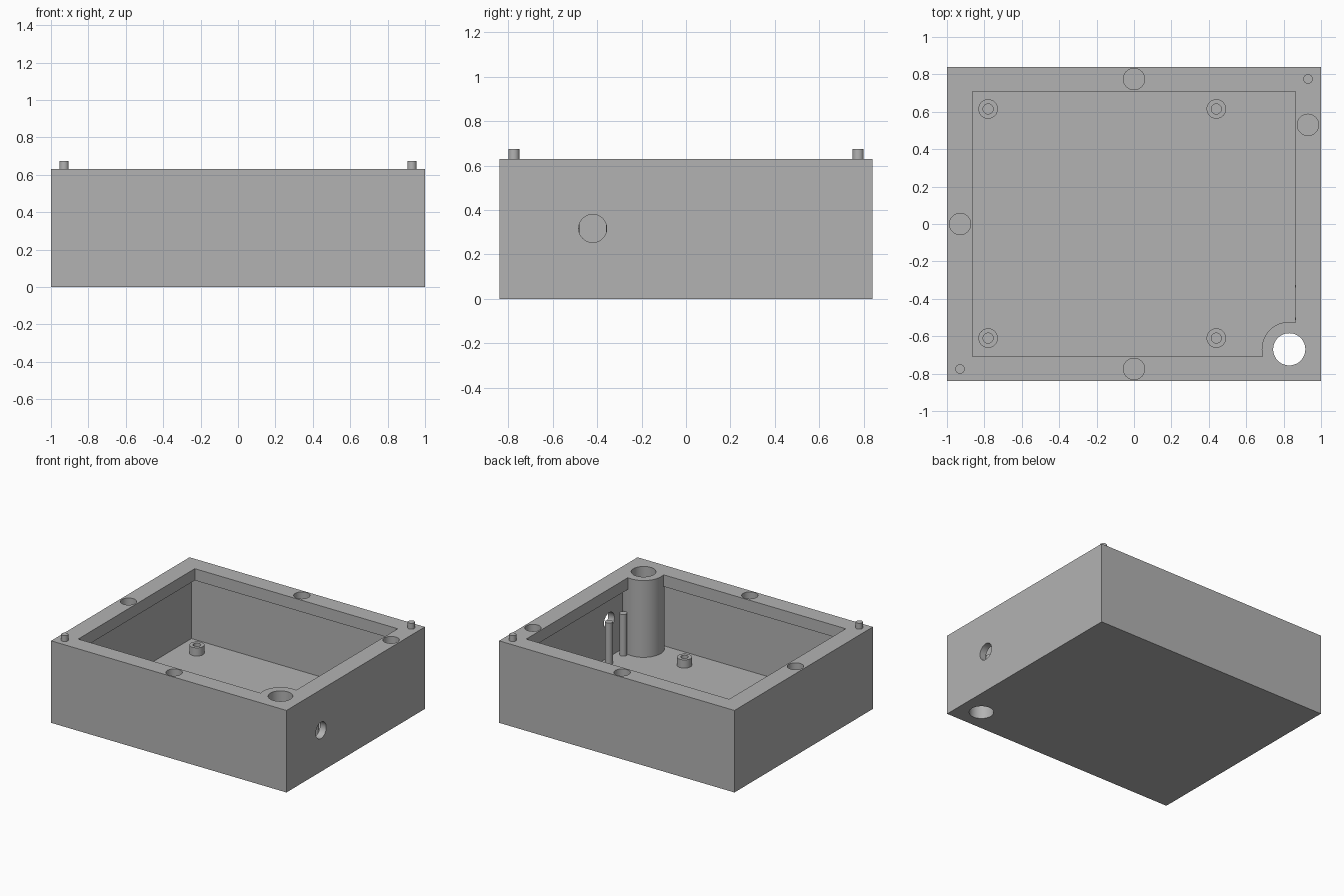
import bpy
import math

cube = bpy.data.objects.get("Cube")
if cube:
    bpy.data.objects.remove(cube, do_unlink=True)

grey = bpy.data.materials.new("plain grey")
grey.use_nodes = True
colour = (0.45, 0.45, 0.45, 1)
grey.diffuse_color = colour
grey.node_tree.nodes["Principled BSDF"].inputs["Base Color"].default_value = colour

HEIGHT = 0.63
FLOOR = 0.04
LIP_Z = 0.54


def finish(obj, name):
    obj.name = name
    obj.data.materials.clear()
    obj.data.materials.append(grey)
    return obj


def box(name, half_x, half_y, z0, z1):
    bpy.ops.mesh.primitive_cube_add(size=2, location=(0, 0, (z0 + z1) / 2))
    obj = bpy.context.object
    obj.scale = (half_x, half_y, (z1 - z0) / 2)
    bpy.ops.object.transform_apply(location=True, rotation=False, scale=True)
    return finish(obj, name)


def cylinder(name, x, y, radius, z0, z1, sides=48):
    bpy.ops.mesh.primitive_cylinder_add(
        vertices=sides, radius=radius, depth=z1 - z0, location=(x, y, (z0 + z1) / 2))
    return finish(bpy.context.object, name)


def combine(obj, other, operation="DIFFERENCE"):
    mod = obj.modifiers.new(operation, "BOOLEAN")
    mod.operation = operation
    mod.solver = "EXACT"
    mod.object = other
    bpy.context.view_layer.objects.active = obj
    bpy.ops.object.modifier_apply(modifier=mod.name)
    bpy.data.objects.remove(other, do_unlink=True)


def smooth(obj):
    bpy.ops.object.select_all(action="DESELECT")
    obj.select_set(True)
    bpy.context.view_layer.objects.active = obj
    bpy.ops.object.shade_smooth_by_angle(angle=math.radians(30))


# Cavity: wide room below an overhanging lip, leaving a corner column standing
column = (0.83, -0.67)
cavity = box("cavity", 0.947, 0.787, FLOOR, LIP_Z)
combine(cavity, box("opening", 0.8625, 0.7075, LIP_Z - 0.1, HEIGHT + 0.1), "UNION")
combine(cavity, cylinder("column", *column, 0.147, -0.1, HEIGHT + 0.2, 64))

# Case body
case = box("case", 1, 0.84, 0, HEIGHT)
combine(case, cavity)
combine(case, cylinder("column_bore", *column, 0.086, -0.1, HEIGHT + 0.1))

# Blind round pockets in the rim
for x, y in [(0, 0.775), (0, -0.775), (-0.93, 0), (0.93, 0.53)]:
    combine(case, cylinder("pocket", x, y, 0.057, HEIGHT - 0.07, HEIGHT + 0.1))

# Cable hole through the left wall
hole_y = -0.42
cable = cylinder("cable_hole", 0, 0, 0.063, -0.1, 0.1)
cable.rotation_euler.y = math.pi / 2
cable.location = (0.98, hole_y, 0.317)
bpy.context.view_layer.update()
combine(case, cable)
smooth(case)

# Hollow screw bosses on the floor
for side, x in (("right", -0.78), ("left", 0.44)):
    for end, y in (("front", -0.61), ("back", 0.615)):
        boss = cylinder(f"screw_boss_{end}_{side}", x, y, 0.052, FLOOR - 0.01, 0.103)
        combine(boss, cylinder("boss_bore", x, y, 0.027, FLOOR, 0.2, 32))
        smooth(boss)

# Two slim posts flanking the cable hole
for end, s in (("front", -1), ("back", 1)):
    smooth(cylinder(f"cable_post_{end}", 0.888, hole_y + s * 0.087, 0.027, FLOOR - 0.01, 0.36, 32))

# Locating pegs on opposite rim corners
for end, s in (("front_right", -1), ("back_left", 1)):
    smooth(cylinder(f"peg_{end}", s * 0.93, s * 0.775, 0.025, HEIGHT - 0.01, 0.675, 32))
